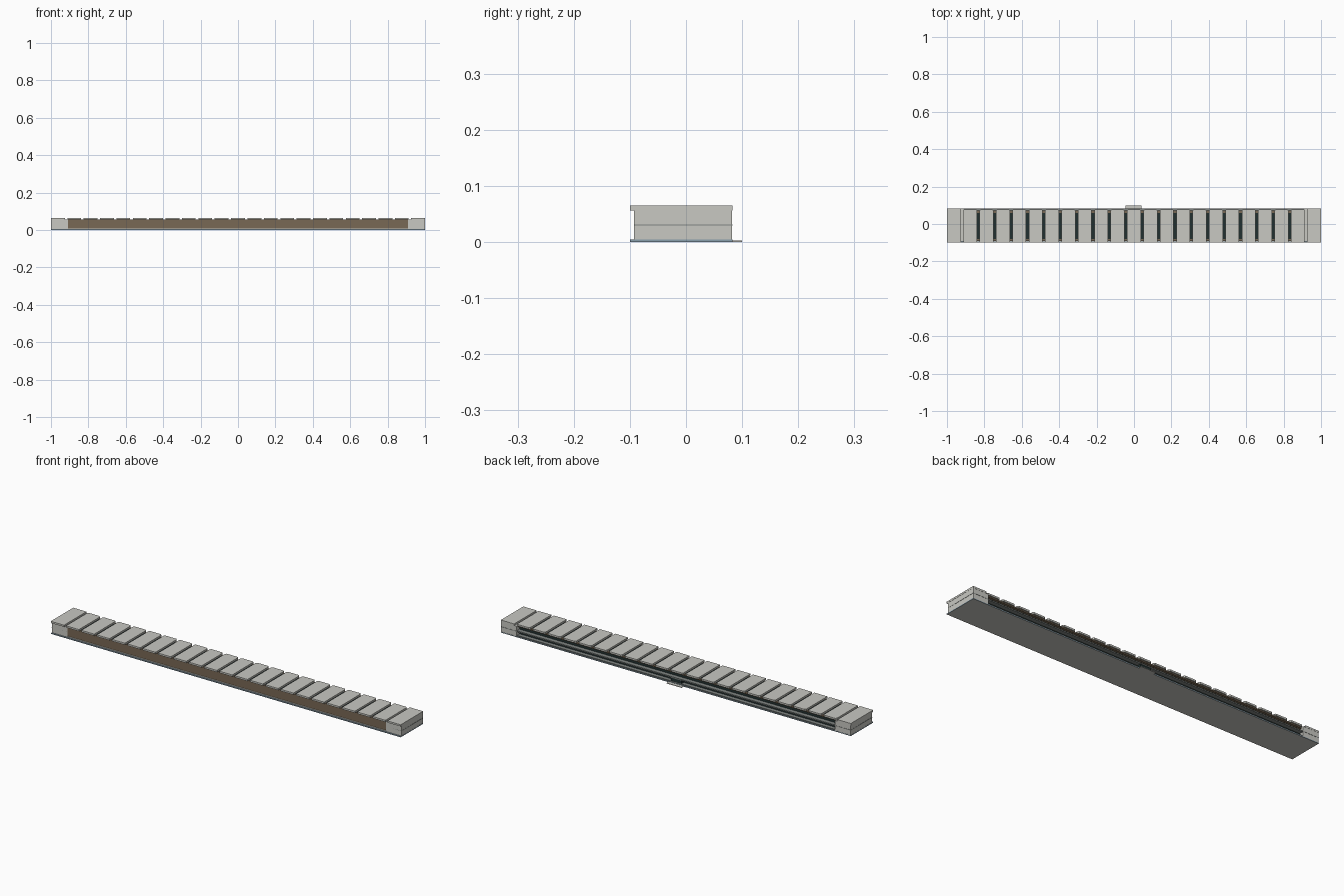
import bpy
import bmesh

cube = bpy.data.objects.get("Cube")
if cube:
    bpy.data.objects.remove(cube, do_unlink=True)


def material(name, rgb):
    m = bpy.data.materials.new(name)
    m.use_nodes = True
    colour = (*rgb, 1)
    m.diffuse_color = colour
    m.node_tree.nodes["Principled BSDF"].inputs["Base Color"].default_value = colour
    return m


concrete = material("pale concrete", (0.58, 0.58, 0.54))
timber = material("brown cladding", (0.19, 0.14, 0.09))
dark = material("dark glass", (0.015, 0.03, 0.03))
blue = material("blue grey edge", (0.25, 0.35, 0.42))
ledge = material("grey ledge", (0.22, 0.24, 0.23))


def finish(name, bm, *mats):
    bmesh.ops.recalc_face_normals(bm, faces=bm.faces)
    mesh = bpy.data.meshes.new(name)
    bm.to_mesh(mesh)
    bm.free()
    for m in mats:
        mesh.materials.append(m)
    ob = bpy.data.objects.new(name, mesh)
    bpy.context.collection.objects.link(ob)
    return ob


def prism(name, outline, z0, z1, mat):
    bm = bmesh.new()
    face = bm.faces.new([bm.verts.new((x, y, z0)) for x, y in outline])
    top = bmesh.ops.extrude_face_region(bm, geom=[face])["geom"]
    for v in top:
        if isinstance(v, bmesh.types.BMVert):
            v.co.z = z1
    return finish(name, bm, mat)


def box(name, x0, x1, y0, y1, z0, z1, mat):
    return prism(name, [(x0, y0), (x1, y0), (x1, y1), (x0, y1)], z0, z1, mat)


FRONT, BACK, TOP, DECK = -0.093, 0.083, 0.065, 0.056
PITCH, GAP = 0.0876, 0.007

# Base slab with pale underside, and the entrance step behind it
base = box("base_slab", -1, 1, -0.1, BACK, 0, 0.004, blue)
base.data.materials.append(concrete)
for p in base.data.polygons:
    if p.normal.z < -0.5:
        p.material_index = 1
box("entrance_step", -0.045, 0.041, BACK, 0.1, 0, 0.003, concrete)

# Long body: brown front, dark core, layered recessed back
box("front_cladding", -0.91, 0.91, -0.091, -0.08, 0.009, DECK, timber)
box("front_sill", -0.91, 0.91, -0.093, -0.08, 0.004, 0.009, concrete)
box("core", -0.91, 0.91, -0.08, 0.06, 0.004, DECK - 0.001, dark)
box("back_shelf", -0.91, 0.91, 0.06, 0.082, 0.027, 0.033, ledge)
box("back_sill", -0.91, 0.91, 0.06, 0.08, 0.004, 0.009, ledge)
box("back_beam", -0.91, 0.91, 0.06, 0.072, 0.05, DECK, timber)
box("entrance_door", -0.03, 0.03, 0.06, 0.079, 0.009, 0.027, dark)

# End blocks, each with a roof cap and a thin floor line
for side, s in (("right", -1), ("left", 1)):
    def ends(a, b):
        return sorted((s * a, s * b))
    box(side + "_end_block", *ends(0.91, 0.999), FRONT, BACK - 0.001, 0.004, DECK, concrete)
    box(side + "_end_cap", *ends(0.924, 1), -0.1, BACK, DECK, TOP, concrete)
    box(side + "_floor_line", *ends(0.91, 1), FRONT, BACK, 0.029, 0.031, ledge)

# Roof slabs with clipped rear corners
for i in range(-10, 11):
    x, h, c = i * PITCH, PITCH / 2 - GAP, 0.006
    prism("roof_slab", [(x - h, -0.1), (x + h, -0.1), (x + h, 0.078 - c),
                        (x + h - c, 0.078), (x - h + c, 0.078), (x - h, 0.078 - c)],
          DECK, TOP, concrete)
